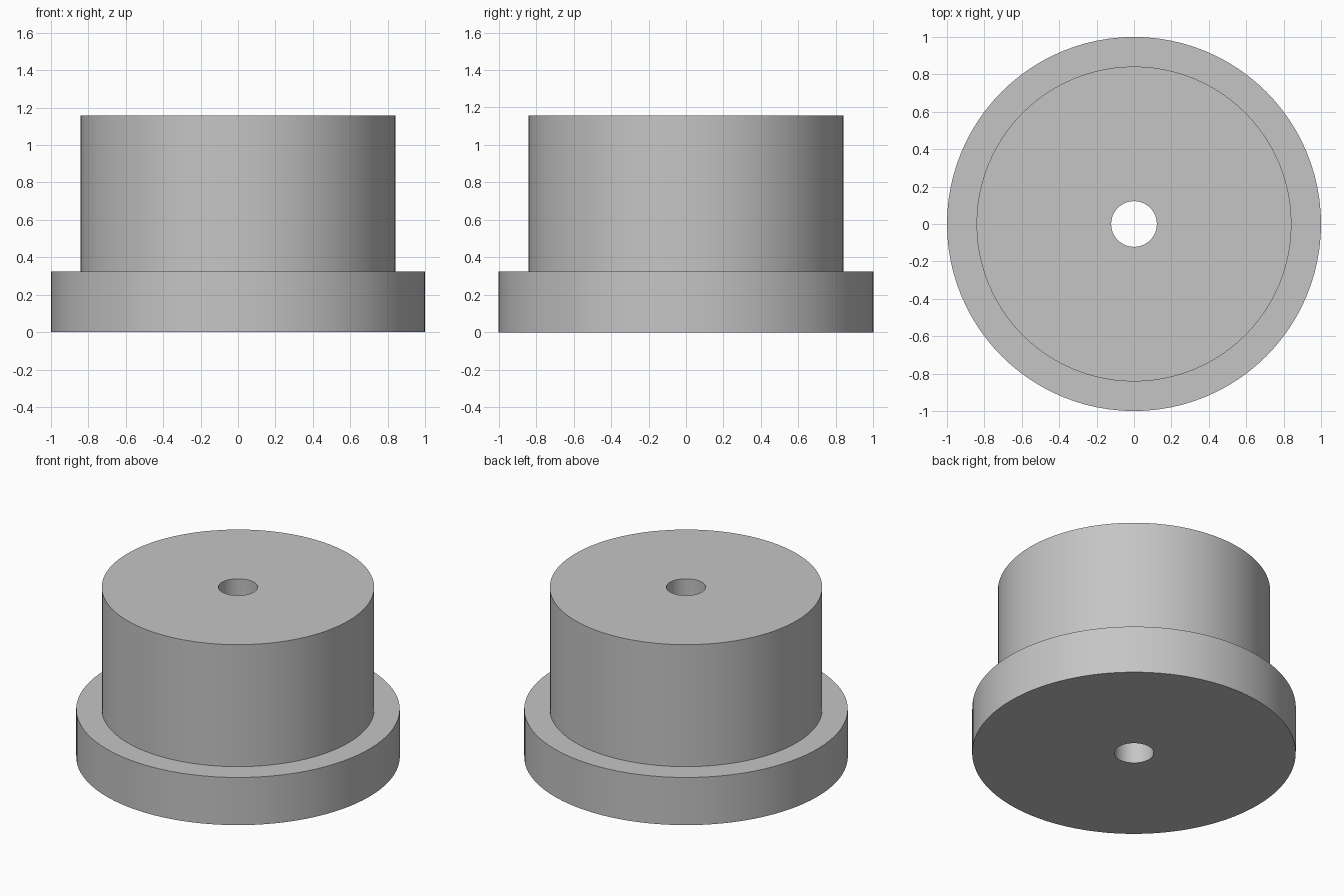
import bpy
import bmesh
import math

# Remove the default object
cube = bpy.data.objects.get("Cube")
if cube:
    bpy.data.objects.remove(cube, do_unlink=True)

SIDES = 96
BORE, BODY, FLANGE = 0.122, 0.842, 1.0
FLANGE_TOP, BODY_TOP = 0.325, 1.157

# Plain grey finish
grey = bpy.data.materials.new("plain_grey")
grey.use_nodes = True
colour = (0.56, 0.56, 0.56, 1)
grey.diffuse_color = colour
grey.node_tree.nodes["Principled BSDF"].inputs["Base Color"].default_value = colour


def lathe(name, profile, material):
    """Revolve a closed (radius, height) profile around the z axis."""
    bm = bmesh.new()
    rings = []
    for radius, height in profile:
        angles = [math.tau * i / SIDES for i in range(SIDES)]
        rings.append([bm.verts.new((radius * math.cos(a), radius * math.sin(a), height))
                      for a in angles])
    for k, lower in enumerate(rings):
        upper = rings[(k + 1) % len(rings)]
        for i in range(SIDES):
            j = (i + 1) % SIDES
            bm.faces.new((lower[i], lower[j], upper[j], upper[i]))
    bmesh.ops.recalc_face_normals(bm, faces=bm.faces[:])
    mesh = bpy.data.meshes.new(name)
    bm.to_mesh(mesh)
    bm.free()
    mesh.materials.append(material)
    obj = bpy.data.objects.new(name, mesh)
    bpy.context.collection.objects.link(obj)
    bpy.ops.object.select_all(action="DESELECT")
    obj.select_set(True)
    bpy.context.view_layer.objects.active = obj
    bpy.ops.object.shade_smooth_by_angle(angle=math.radians(30))
    return obj


# Stepped bushing: wide flange, narrower body, through bore
lathe("flanged_bushing", [
    (BORE, 0), (FLANGE, 0), (FLANGE, FLANGE_TOP),
    (BODY, FLANGE_TOP), (BODY, BODY_TOP), (BORE, BODY_TOP),
], grey)
